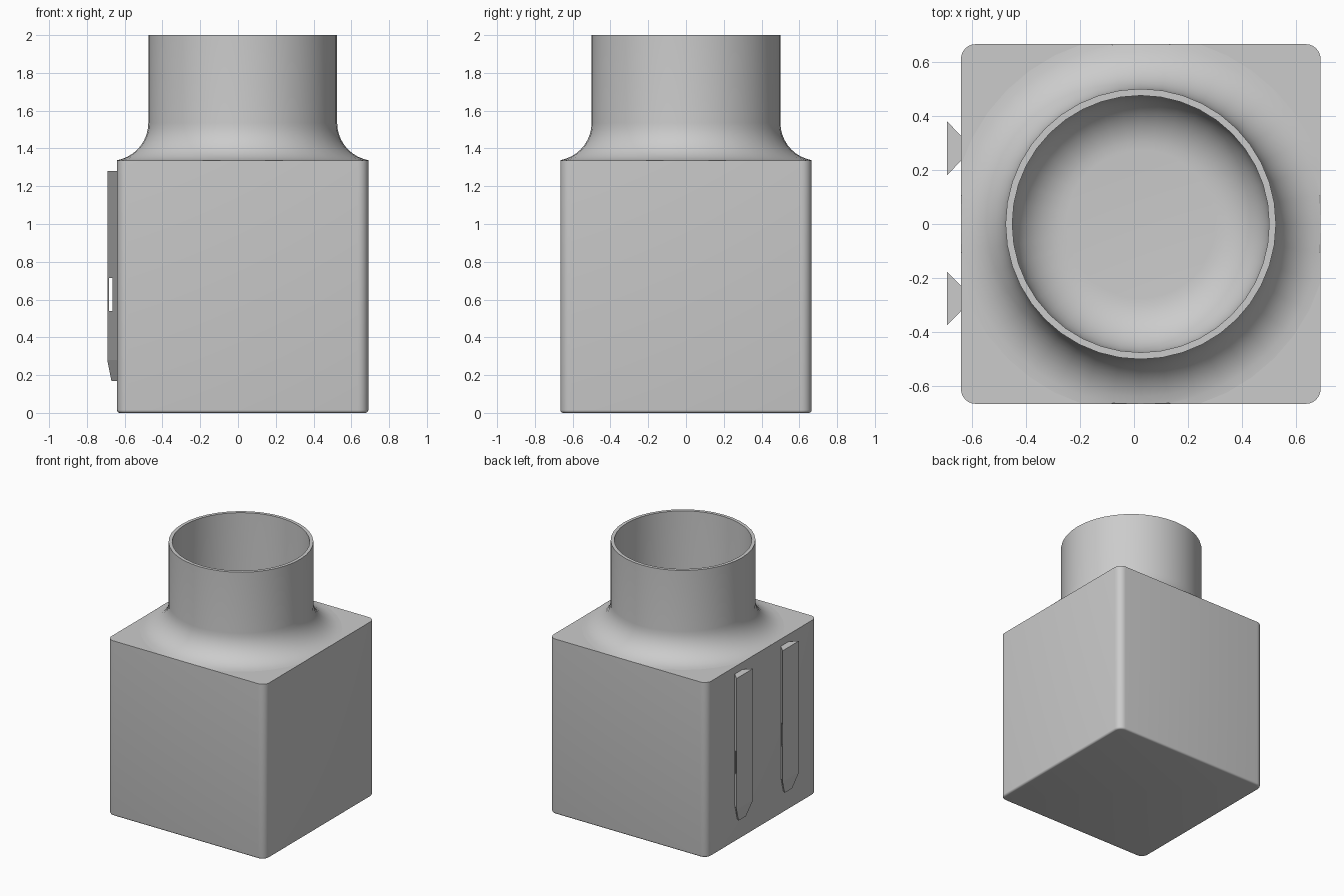
import bpy
import bmesh
from math import pi, sin, cos, radians
from mathutils import Vector, Matrix

old = bpy.data.objects.get("Cube")
if old:
    bpy.data.objects.remove(old, do_unlink=True)

HALF = 0.665      # half width of the square body
TOP = 1.335       # height of the square body
CX = 0.025        # the body sits off centre to make room for the rails
FILLET = 0.2
SEGMENTS = 40

grey = bpy.data.materials.new("plain grey")
grey.use_nodes = True
grey.diffuse_color = (0.6, 0.6, 0.6, 1)
grey.node_tree.nodes["Principled BSDF"].inputs["Base Color"].default_value = (0.6, 0.6, 0.6, 1)


def add_object(name, bm):
    bmesh.ops.recalc_face_normals(bm, faces=bm.faces)
    mesh = bpy.data.meshes.new(name)
    bm.to_mesh(mesh)
    bm.free()
    mesh.materials.append(grey)
    obj = bpy.data.objects.new(name, mesh)
    bpy.context.collection.objects.link(obj)
    return obj


def activate(obj):
    bpy.ops.object.select_all(action='DESELECT')
    obj.select_set(True)
    bpy.context.view_layer.objects.active = obj


def smooth(obj):
    activate(obj)
    bpy.ops.object.shade_smooth_by_angle(angle=radians(30))


def cut(obj, cutter):
    cutter.hide_render = True
    mod = obj.modifiers.new("cut", 'BOOLEAN')
    mod.operation = 'DIFFERENCE'
    mod.solver = 'EXACT'
    mod.object = cutter
    activate(obj)
    bpy.context.view_layer.update()
    bpy.ops.object.modifier_apply(modifier=mod.name)
    bpy.data.objects.remove(cutter, do_unlink=True)


def box_mesh(size, centre):
    bm = bmesh.new()
    bmesh.ops.create_cube(bm, size=1, matrix=Matrix.Translation(centre) @ Matrix.Diagonal((*size, 1)))
    return bm


# Square body: rounded upright edges, slightly eased bottom, sharp top
bm = box_mesh((2 * HALF, 2 * HALF, TOP), (CX, 0, TOP / 2))
upright = [e for e in bm.edges if abs(e.verts[0].co.z - e.verts[1].co.z) > 0.1]
bmesh.ops.bevel(bm, geom=upright, offset=0.055, segments=6, profile=0.5, affect='EDGES')
bottom = [e for e in bm.edges if all(v.co.z < 0.001 for v in e.verts)]
bmesh.ops.bevel(bm, geom=bottom, offset=0.015, segments=4, profile=0.5, affect='EDGES')
body = add_object("square_body", bm)

# Bore for the neck and its round well
bm = bmesh.new()
bmesh.ops.create_cone(bm, cap_ends=True, segments=SEGMENTS, radius1=0.495, radius2=0.495,
                      depth=2, matrix=Matrix.Translation((CX, 0, 1.025)))
cut(body, add_object("bore_cutter", bm))
smooth(body)


# Neck: flared collar, thin tube and a round-bottomed well, turned in one piece
def arc(r, z, start, end, steps=10):
    angles = [start + (end - start) * i / steps for i in range(steps + 1)]
    return [(r + FILLET * cos(a), z + FILLET * sin(a)) for a in angles]


profile = [(0, 0.03), (0.49, 0.03), (0.49, TOP - 0.005)]
profile += arc(0.7, TOP + FILLET, 1.5 * pi, pi)
profile += [(0.5, 2), (0.475, 2)]
profile += arc(0.275, 0.04 + FILLET, 0, -pi / 2)
profile += [(0, 0.04)]

bm = bmesh.new()
verts = [bm.verts.new((r, 0, z)) for r, z in profile]
edges = [bm.edges.new(pair) for pair in zip(verts, verts[1:])]
bmesh.ops.spin(bm, geom=verts + edges, cent=(0, 0, 0), axis=(0, 0, 1),
               angle=2 * pi, steps=SEGMENTS)
bmesh.ops.remove_doubles(bm, verts=bm.verts, dist=0.0005)
# The collar stops flush with the body sides
for v in bm.verts:
    v.co.x = max(-HALF, min(HALF, v.co.x)) + CX
    v.co.y = max(-HALF, min(HALF, v.co.y))
bmesh.ops.dissolve_degenerate(bm, dist=0.0001, edges=bm.edges)
smooth(add_object("flared_neck", bm))


# Dovetail rails on the right side, tapering at the foot, with a cross slot
def rail(name, y):
    base_x = CX - HALF
    bm = bmesh.new()
    rings = []
    for z, depth, outer, inner in ((1.28, 0.052, 0.1, 0.045),
                                   (0.28, 0.052, 0.1, 0.045),
                                   (0.17, 0.03, 0.045, 0.018)):
        section = ((base_x + 0.002, -inner), (base_x - depth, -outer),
                   (base_x - depth, outer), (base_x + 0.002, inner))
        rings.append([bm.verts.new((px, y + py, z)) for px, py in section])
    bm.faces.new(rings[0])
    bm.faces.new(rings[-1])
    for a, b in zip(rings, rings[1:]):
        for i in range(4):
            j = (i + 1) % 4
            bm.faces.new((a[i], a[j], b[j], b[i]))
    obj = add_object(name, bm)
    slot = add_object("slot_cutter", box_mesh((0.02, 0.5, 0.175), (-0.674, y, 0.627)))
    cut(obj, slot)


rail("front_rail", -0.275)
rail("back_rail", 0.28)
